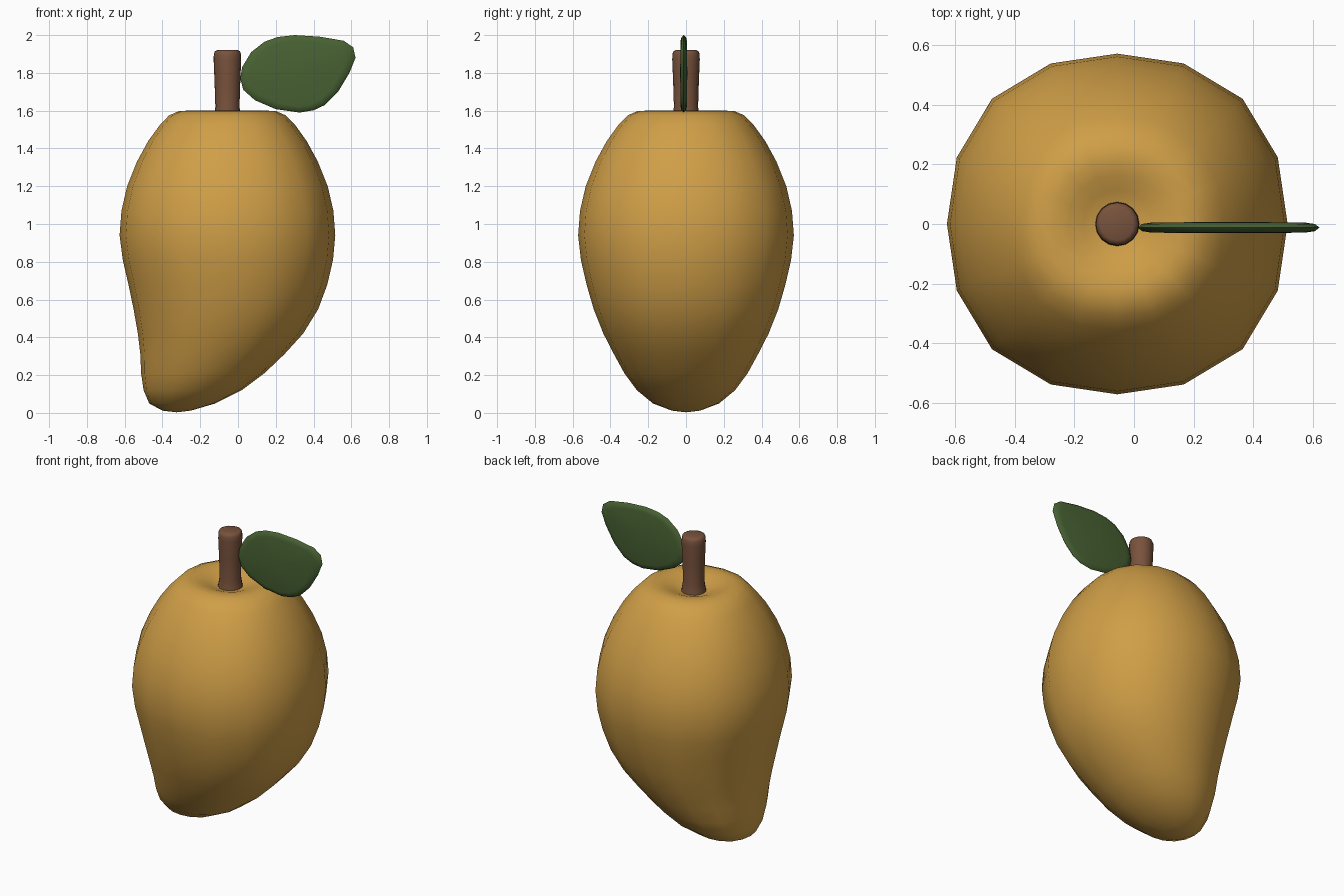
import bpy, bmesh, math

if "Cube" in bpy.data.objects:
    bpy.data.objects.remove(bpy.data.objects["Cube"])


def material(name, rgb):
    m = bpy.data.materials.new(name)
    m.diffuse_color = (*rgb, 1)
    m.use_nodes = True
    m.node_tree.nodes["Principled BSDF"].inputs["Base Color"].default_value = m.diffuse_color
    return m


def finish(name, bm, mat, angle):
    bmesh.ops.recalc_face_normals(bm, faces=bm.faces[:])
    me = bpy.data.meshes.new(name)
    bm.to_mesh(me)
    bm.free()
    me.materials.append(mat)
    ob = bpy.data.objects.new(name, me)
    bpy.context.collection.objects.link(ob)
    bpy.ops.object.select_all(action='DESELECT')
    ob.select_set(True)
    bpy.context.view_layer.objects.active = ob
    bpy.ops.object.shade_smooth_by_angle(angle=math.radians(angle))
    return ob


def skin(loops, start=None, end=None):
    """Join equal closed loops of points; close each end with a pole or a cap."""
    bm = bmesh.new()
    rows = [[bm.verts.new(p) for p in loop] for loop in loops]
    n = len(rows[0])
    for a, b in zip(rows, rows[1:]):
        for i in range(n):
            j = (i + 1) % n
            bm.faces.new((a[i], a[j], b[j], b[i]))
    for row, pole in ((rows[0], start), (rows[-1], end)):
        if pole is None:
            bm.faces.new(row)
        else:
            c = bm.verts.new(pole)
            for i in range(n):
                bm.faces.new((row[i], row[(i + 1) % n], c))
    return bm


def ring(cx, r, z, n, square=0.0):
    pts = []
    for i in range(n):
        t = 2 * math.pi * i / n
        k = r * (1 + square * math.sin(2 * t) ** 2)
        pts.append((cx + k * math.cos(t), k * math.sin(t), z))
    return pts


skin_col = material("mango yellow", (0.63, 0.345, 0.063))
stem_col = material("stem brown", (0.19, 0.085, 0.046))
leaf_col = material("leaf green", (0.065, 0.122, 0.033))

# Fruit: (z, left x, right x) read from the front outline, dimple on top
outline = [
    (0.012, -0.40, -0.25), (0.05, -0.47, -0.12), (0.12, -0.50, 0.02),
    (0.21, -0.513, 0.14), (0.31, -0.517, 0.245), (0.42, -0.53, 0.345),
    (0.55, -0.553, 0.425), (0.68, -0.58, 0.473), (0.81, -0.61, 0.503),
    (0.94, -0.627, 0.515), (1.07, -0.617, 0.505), (1.20, -0.587, 0.475),
    (1.33, -0.535, 0.423), (1.44, -0.475, 0.363), (1.525, -0.413, 0.302),
    (1.575, -0.365, 0.253), (1.597, -0.315, 0.203), (1.600, -0.27, 0.158),
    (1.588, -0.22, 0.108), (1.568, -0.17, 0.058), (1.553, -0.13, 0.018),
]
loops = [ring((a + b) / 2, (b - a) / 2, z, 16, 0.04) for z, a, b in outline]
finish("fruit_body", skin(loops, (-0.325, 0, 0.003), (-0.056, 0, 1.545)), skin_col, 80)

# Stem: slightly flared at the top and the foot, rounded top edge
stem = [(1.53, 0.078), (1.57, 0.071), (1.62, 0.064), (1.75, 0.068),
        (1.87, 0.073), (1.90, 0.072), (1.915, 0.066), (1.92, 0.055)]
finish("stem", skin([ring(-0.056, r, z, 16) for z, r in stem]), stem_col, 60)

# Leaf: thin upright blade, cushioned towards the middle
edge = [(0.012, 1.77), (0.022, 1.83), (0.07, 1.91), (0.14, 1.965), (0.21, 1.99),
        (0.30, 2.0), (0.43, 1.992), (0.56, 1.97), (0.61, 1.935), (0.622, 1.88),
        (0.59, 1.80), (0.53, 1.70), (0.46, 1.63), (0.40, 1.602), (0.325, 1.59),
        (0.20, 1.608), (0.09, 1.655), (0.028, 1.71)]
cx, cz, y0 = 0.31, 1.80, -0.012
layers = [(0.84, -0.017), (0.95, -0.012), (1.0, 0), (0.95, 0.012), (0.84, 0.017)]
loops = [[(cx + (x - cx) * s, y0 + d, cz + (z - cz) * s) for x, z in edge]
         for s, d in layers]
finish("leaf", skin(loops, (cx, y0 - 0.019, cz), (cx, y0 + 0.019, cz)), leaf_col, 60)
